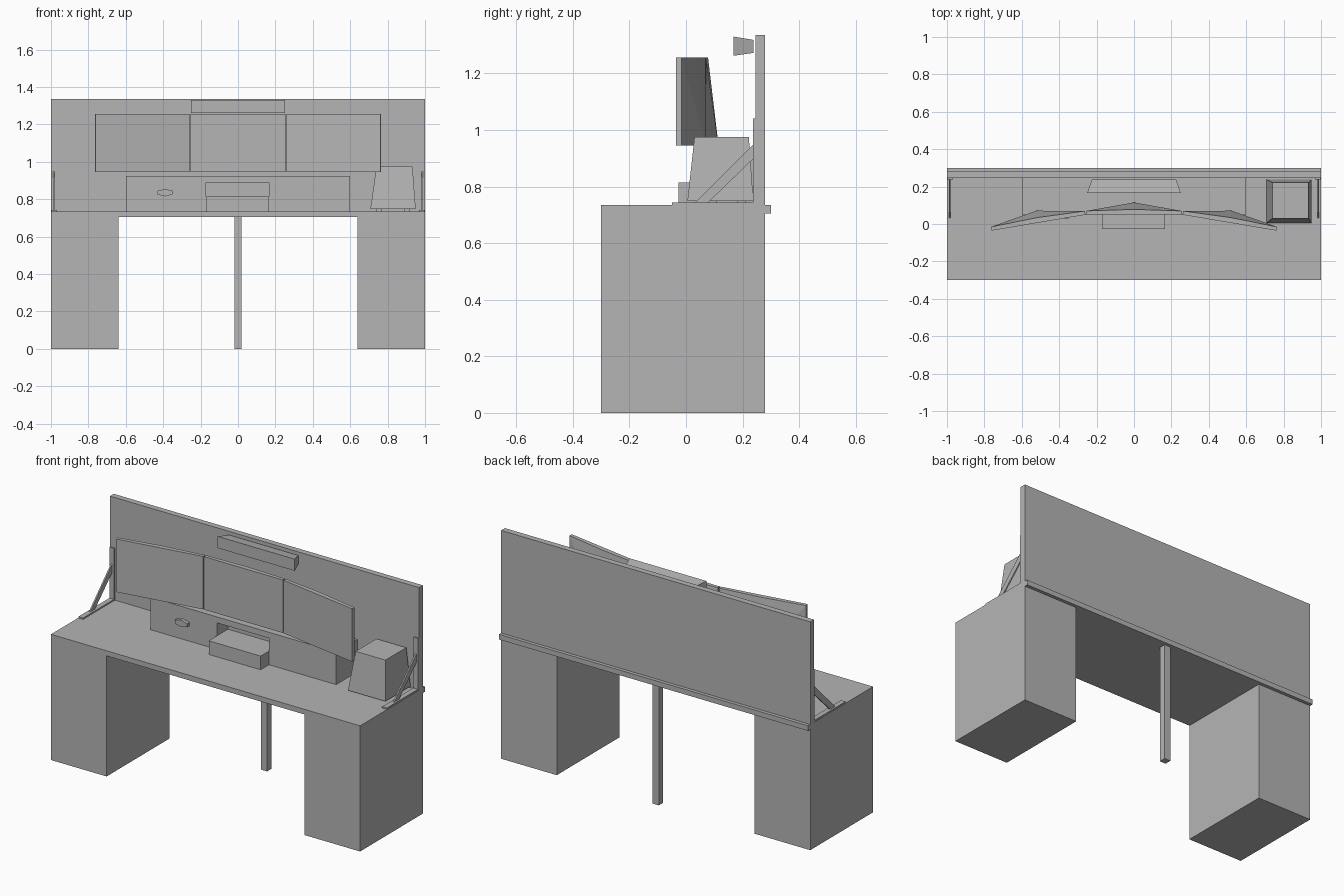
import bpy
import bmesh
import math
from mathutils import Matrix, Vector

cube = bpy.data.objects.get("Cube")
if cube:
    bpy.data.objects.remove(cube, do_unlink=True)

GREY = (0.46, 0.46, 0.46, 1)
grey = bpy.data.materials.new("plain_grey")
grey.use_nodes = True
grey.diffuse_color = GREY
grey.node_tree.nodes["Principled BSDF"].inputs["Base Color"].default_value = GREY


def finish(name, bm):
    bmesh.ops.recalc_face_normals(bm, faces=bm.faces)
    mesh = bpy.data.meshes.new(name)
    bm.to_mesh(mesh)
    bm.free()
    mesh.materials.append(grey)
    obj = bpy.data.objects.new(name, mesh)
    bpy.context.collection.objects.link(obj)
    return obj


def box(name, xs, ys, zs):
    """Box from its low and high limits on each axis."""
    bm = bmesh.new()
    bmesh.ops.create_cube(bm, size=1)
    for v in bm.verts:
        v.co = [r[0] if c < 0 else r[1] for c, r in zip(v.co, (xs, ys, zs))]
    return finish(name, bm)


def hull(name, points):
    """Convex solid around a few corner points."""
    bm = bmesh.new()
    for p in points:
        bm.verts.new(p)
    bmesh.ops.convex_hull(bm, input=bm.verts)
    bmesh.ops.dissolve_limit(bm, angle_limit=0.01, verts=bm.verts, edges=bm.edges)
    return finish(name, bm)


TOP = 0.735   # height of the work surface
UNDER = 0.705
WALL = 0.245  # front of the back panel

# Desk body
box("desk_top", (-1, 1), (-0.3, 0.28), (UNDER, TOP))
box("back_rail", (-1, 1), (0.28, 0.3), (UNDER, TOP))
box("back_panel", (-1, 1), (WALL, 0.28), (TOP, 1.335))
box("centre_leg", (-0.02, 0.02), (0.24, 0.28), (0, UNDER))
for side, name in ((-1, "right"), (1, "left")):
    xs = sorted((side * 0.64, side))
    box(name + "_cabinet", xs, (-0.3, 0.28), (0, UNDER))

# Shelf brackets with a diagonal brace at each end
for side, name in ((-1, "right"), (1, "left")):
    plate = sorted((side * 0.968, side * 0.998))
    brace = sorted((side * 0.98, side * 0.988))
    box(name + "_bracket_foot", plate, (-0.05, WALL), (TOP, 0.743))
    box(name + "_bracket_upright", plate, (0.237, WALL), (TOP, 1.04))
    outline = ((0.03, 0.74), (0.075, 0.74), (0.24, 0.9), (0.24, 0.95))
    hull(name + "_bracket_brace", [(x, y, z) for x in brace for y, z in outline])

# Riser with a niche and a box pulled out of it
box("riser_shelf", (-0.6, 0.6), (0.05, WALL), (0.89, 0.925))
box("riser_right_block", (-0.6, -0.17), (0.05, WALL), (TOP, 0.89))
box("riser_left_block", (0.165, 0.6), (0.05, WALL), (TOP, 0.89))
box("riser_back", (-0.17, 0.165), (0.15, WALL), (TOP, 0.89))
box("niche_box", (-0.17, 0.165), (-0.027, 0.15), (TOP, 0.815))
handle = ((-0.43, 0.825), (-0.43, 0.845), (-0.39, 0.855), (-0.39, 0.815),
          (-0.35, 0.825), (-0.35, 0.845))
hull("riser_handle", [(x, y, z) for y in (0.03, 0.05) for x, z in handle])


# Screens: thin slab with a ridged back, thickest at the lower middle
def screen(name, centre, angle):
    half, thick, low, high = 0.255, 0.02, 0.945, 1.255
    corners = [(x, y, z) for x in (-half, half) for y in (0, thick) for z in (low, high)]
    ridge = [(0, thick + 0.045, low), (0, thick + 0.008, high)]
    obj = hull(name, corners + ridge)
    obj.data.transform(Matrix.Translation(Vector(centre)) @ Matrix.Rotation(angle, 4, "Z"))


screen("centre_screen", (0, 0.05, 0), 0)
for side, name in ((-1, "right"), (1, "left")):
    screen(name + "_screen", (side * 0.511, 0.007, 0), -side * math.radians(9.6))


# Lamp bar: front larger than the back
def ring(half, y, low, high):
    return [(x, y, z) for x in (-half, half) for z in (low, high)]


hull("lamp_bar", ring(0.25, 0.167, 1.262, 1.33) + ring(0.225, 0.238, 1.272, 1.318))

# Tapered cabinet speaker on four feet
base = [(x, y, 0.748) for x in (0.708, 0.95) for y in (0.005, 0.238)]
head = [(x, y, 0.975) for x in (0.74, 0.933) for y in (0.03, 0.222)]
hull("speaker_body", base + head)
for x in (0.74, 0.89):
    for y in (0.08, 0.18):
        box("speaker_foot", (x, x + 0.03), (y, y + 0.03), (TOP, 0.748))
